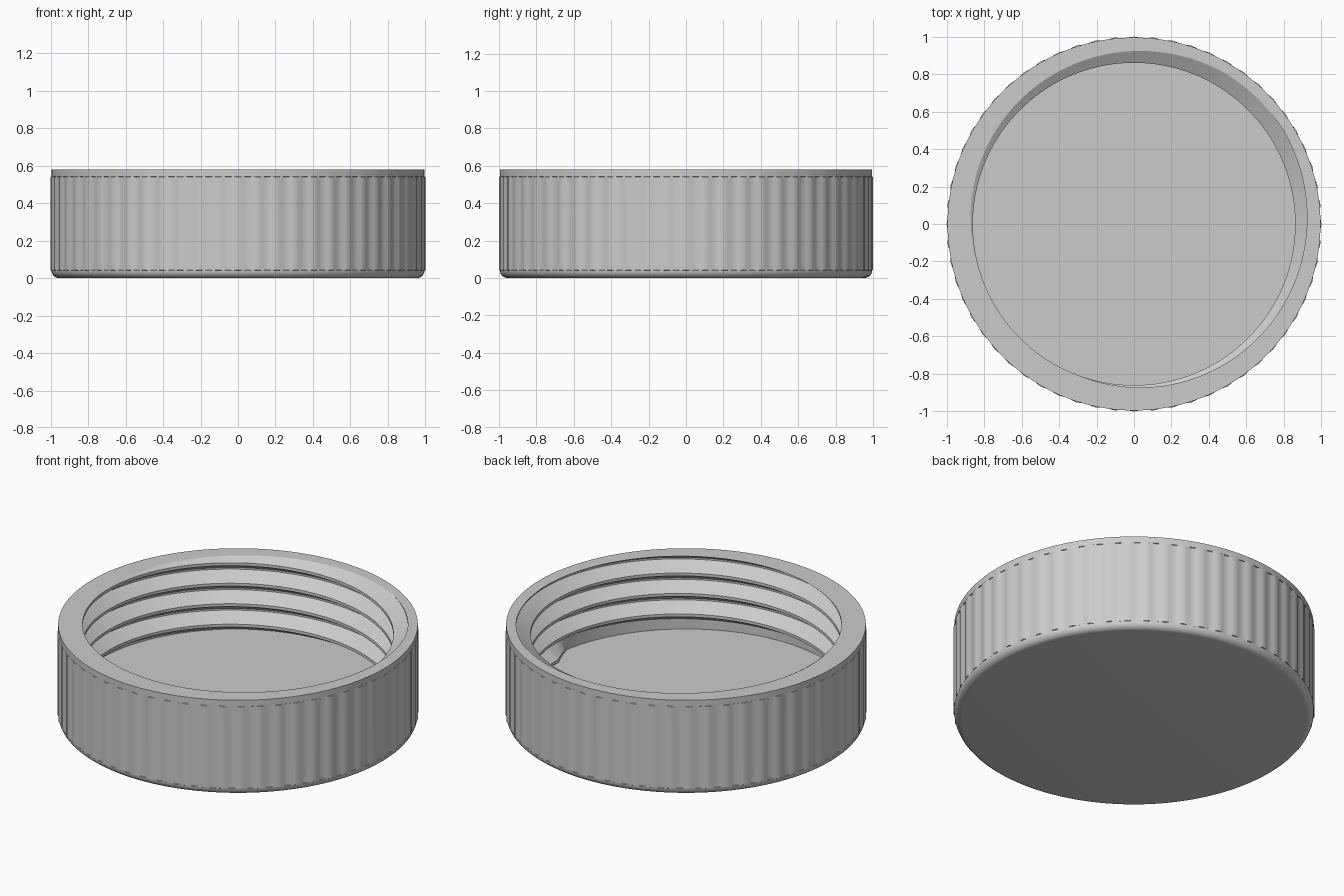
import bpy, bmesh, math

if "Cube" in bpy.data.objects:
    bpy.data.objects.remove(bpy.data.objects["Cube"])

HEIGHT, FLOOR = 0.58, 0.113         # overall height, inside floor level
RIM, RIB, RIBS = 0.995, 0.005, 60   # outer radius, rib amplitude, rib count
CREST, ROOT = 0.86, 0.94            # thread radii
PITCH, FIRST = 0.125, -3            # thread pitch and index of the lowest turn
STEPS = 360

# One thread turn as (fraction of pitch above the crest centre, groove depth)
TURN = [(0.07, 0), (0.46, 1), (0.54, 1), (0.93, 0)]


def ridge(depth, turn):
    """Radius for a groove depth; the ridge fades out before the first turn."""
    fade = min(1, max(0, (turn - FIRST + 0.03) / 0.03))
    return ROOT - (ROOT - CREST) * (1 - depth) * fade


def thread_radius(z, a):
    """Radius of the right-handed internal thread at a height and angle."""
    t = (z - HEIGHT) / PITCH - (a / math.tau - 0.625)
    f = abs(t - round(t))
    depth = min(1, max(0, (f - 0.07) / 0.39))
    return ridge(depth, round(t) + a / math.tau)


def section(a):
    """Radius/height outline from the underside centre to the floor centre."""
    pts = [(0, 0)]
    # rounded bottom edge
    for i in range(7):
        t = i / 6 * math.pi / 2
        pts.append((RIM - 0.04 + 0.04 * math.sin(t), 0.04 - 0.04 * math.cos(t)))
    # ribbed grip, then the plain rim band
    r = RIM + RIB * math.cos(RIBS * a)
    pts += [(r, 0.042), (r, 0.54), (RIM, 0.542), (RIM, HEIGHT)]
    # thread rows follow the helix and are trimmed at rim and floor
    pts.append((thread_radius(HEIGHT, a), HEIGHT))
    for k in range(1, -6, -1):
        for f, depth in reversed(TURN):
            z = HEIGHT + PITCH * (k + f + a / math.tau - 0.625)
            if z >= HEIGHT:
                pts.append((thread_radius(HEIGHT, a), HEIGHT))
            elif z <= FLOOR:
                pts.append((thread_radius(FLOOR, a), FLOOR))
            else:
                pts.append((ridge(depth, k + round(f) + a / math.tau), z))
    # inside floor
    pts += [(thread_radius(FLOOR, a), FLOOR), (0, FLOOR)]
    return pts


bm = bmesh.new()
columns = []
for j in range(STEPS + 1):
    a = math.tau * j / STEPS
    columns.append([bm.verts.new((r * math.cos(a), r * math.sin(a), z))
                    for r, z in section(a)])
for c, d in zip(columns, columns[1:]):
    for i in range(len(c) - 1):
        bm.faces.new((c[i], d[i], d[i + 1], c[i + 1]))
bmesh.ops.remove_doubles(bm, verts=bm.verts, dist=1e-5)
bmesh.ops.recalc_face_normals(bm, faces=bm.faces)
mesh = bpy.data.meshes.new("screw_lid")
bm.to_mesh(mesh)
bm.free()

lid = bpy.data.objects.new("screw_lid", mesh)
bpy.context.collection.objects.link(lid)
grey = bpy.data.materials.new("light_grey")
grey.diffuse_color = (0.6, 0.6, 0.6, 1)
grey.use_nodes = True
grey.node_tree.nodes["Principled BSDF"].inputs["Base Color"].default_value = grey.diffuse_color
mesh.materials.append(grey)

bpy.context.view_layer.objects.active = lid
lid.select_set(True)
bpy.ops.object.shade_smooth_by_angle(angle=math.radians(25))
